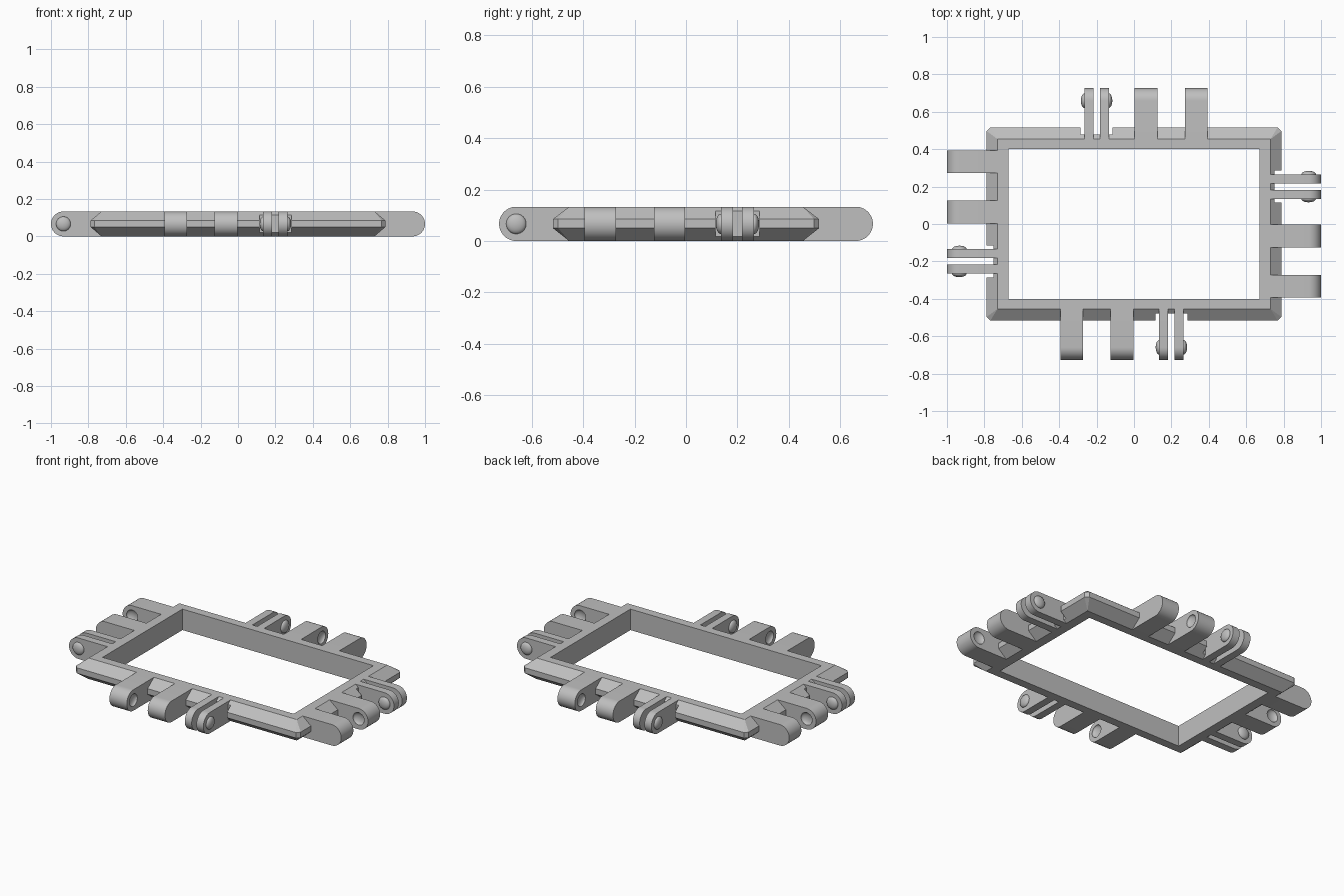
import bpy, bmesh, math
from mathutils import Matrix, Vector

cube = bpy.data.objects.get("Cube")
if cube:
    bpy.data.objects.remove(cube, do_unlink=True)

H = 0.133                      # overall height
R = H / 2                      # radius of the rounded arm ends
INNER = Vector((0.67, 0.40))   # half size of the opening
TOP = Vector((0.73, 0.454))    # half size of the flat top
OUTER = Vector((0.788, 0.517))  # half size of the widest band
REACH = Vector((1.0, 0.726))   # how far the arms extend
CORNER = 0.02                  # cut on the outer corners
BAND = (0.05, 0.085)           # heights of the vertical outer band
KNOB = 0.039

grey = bpy.data.materials.new("grey plastic")
grey.use_nodes = True
colour = (0.52, 0.52, 0.52, 1)
grey.diffuse_color = colour
grey.node_tree.nodes["Principled BSDF"].inputs["Base Color"].default_value = colour


def finish(bm, name, matrix=Matrix()):
    bmesh.ops.recalc_face_normals(bm, faces=bm.faces)
    mesh = bpy.data.meshes.new(name)
    bm.to_mesh(mesh)
    bm.free()
    mesh.transform(matrix)
    mesh.materials.append(grey)
    obj = bpy.data.objects.new(name, mesh)
    bpy.context.collection.objects.link(obj)
    return obj


def activate(obj):
    bpy.ops.object.select_all(action="DESELECT")
    obj.select_set(True)
    bpy.context.view_layer.objects.active = obj


def box(name, lo, hi, matrix=Matrix()):
    bm = bmesh.new()
    lo, hi = Vector(lo), Vector(hi)
    size = hi - lo
    bmesh.ops.create_cube(bm, size=1, matrix=Matrix.Translation((lo + hi) / 2)
                          @ Matrix.Diagonal((*size, 1)))
    return finish(bm, name, matrix)


def button(name, u, v, matrix):
    """Flattened ball centred on an arm's side face."""
    bm = bmesh.new()
    turn = Matrix.Rotation(math.pi / 2, 4, "Y")
    bmesh.ops.create_uvsphere(bm, u_segments=32, v_segments=16, radius=1,
                              matrix=Matrix.Translation((u, v, R))
                              @ Matrix.Diagonal((0.019, KNOB, KNOB, 1)) @ turn)
    return finish(bm, name, matrix)


def cut(obj, cutter):
    cutter.hide_render = True
    mod = obj.modifiers.new("cut", "BOOLEAN")
    mod.operation = "DIFFERENCE"
    mod.solver = "EXACT"
    mod.object = cutter
    activate(obj)
    bpy.ops.object.modifier_apply(modifier=mod.name)
    bpy.data.objects.remove(cutter, do_unlink=True)


def smooth(obj):
    activate(obj)
    bpy.ops.object.shade_smooth_by_angle(angle=math.radians(30))


def arm(name, u0, u1, start, end, matrix):
    """Bar with a half-round end, lying along local +y."""
    steps = 24
    centre = end - R
    profile = [(start, 0)]
    for i in range(steps + 1):
        a = -math.pi / 2 + math.pi * i / steps
        profile.append((centre + R * math.cos(a), R + R * math.sin(a)))
    profile.append((start, H))
    bm = bmesh.new()
    face = bm.faces.new([bm.verts.new((u0, v, z)) for v, z in profile])
    out = bmesh.ops.extrude_face_region(bm, geom=[face])
    moved = [g for g in out["geom"] if isinstance(g, bmesh.types.BMVert)]
    bmesh.ops.translate(bm, verts=moved, vec=(u1 - u0, 0, 0))
    return finish(bm, name, matrix)


# Frame: bevelled slab with clipped corners
bm = bmesh.new()
for sx in (-1, 1):
    for sy in (-1, 1):
        for z in (0, H):
            bm.verts.new((sx * TOP.x, sy * TOP.y, z))
        for z in BAND:
            bm.verts.new((sx * (OUTER.x - CORNER), sy * OUTER.y, z))
            bm.verts.new((sx * OUTER.x, sy * (OUTER.y - CORNER), z))
bmesh.ops.convex_hull(bm, input=bm.verts)
bmesh.ops.dissolve_limit(bm, angle_limit=0.01, verts=bm.verts, edges=bm.edges)
frame = finish(bm, "frame")
cut(frame, box("opening", (-INNER.x, -INNER.y, -1), (INNER.x, INNER.y, 1)))

# Each side has a clip of two prongs and a socket of two tabs
SIDES = {"back": (0, 1), "left": (-90, 0), "front": (180, 1), "right": (90, 0)}
for side, (angle, axis) in SIDES.items():
    m = Matrix.Rotation(math.radians(angle), 4, "Z")
    start, end = TOP[axis], REACH[axis]
    pivot = end - R

    notch = OUTER[axis] - 0.038
    cut(frame, box("notch", (-0.285, notch, -1), (-0.114, notch + 0.2, 1), m))

    for label, u0, u1, outside in (("outer", -0.265, -0.217, -0.265),
                                   ("inner", -0.183, -0.135, -0.135)):
        smooth(arm(f"{side}_{label}_prong", u0, u1, start, end, m))
        smooth(button(f"{side}_{label}_knob", outside, pivot, m))

    for label, u0, u1, facing in (("inner", 0.004, 0.125, 0.125),
                                  ("outer", 0.272, 0.394, 0.272)):
        tab = arm(f"{side}_{label}_tab", u0, u1, start, end, m)
        cut(tab, button("dimple", facing, pivot, m))
        smooth(tab)
